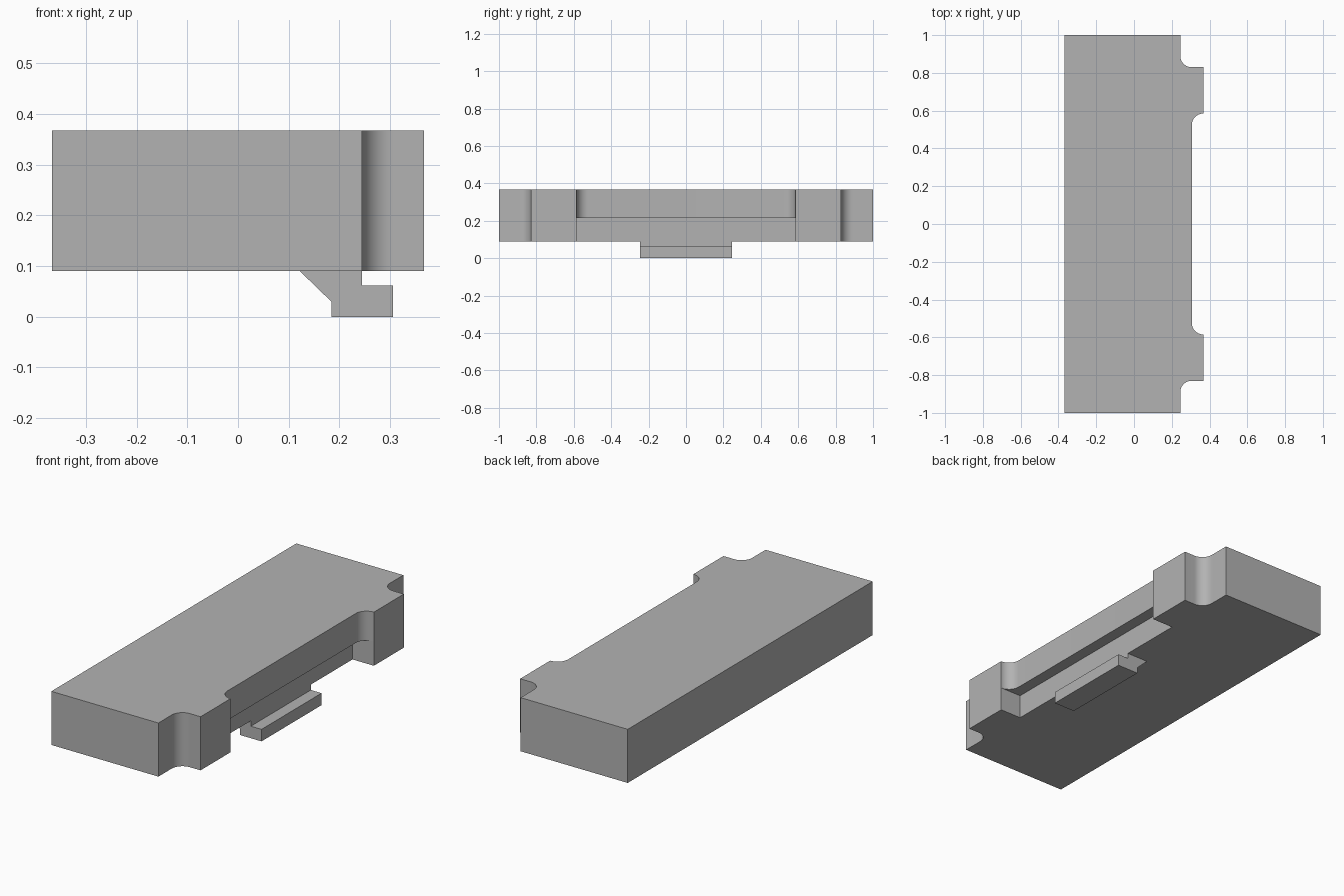
import bpy, bmesh, math
from mathutils import Vector

cube = bpy.data.objects.get("Cube")
if cube:
    bpy.data.objects.remove(cube, do_unlink=True)

BOTTOM, LEDGE, TOP = 0.09, 0.215, 0.367
BACK, STEP, RAIL, PAD = -0.367, 0.245, 0.306, 0.367
PAD_IN, PAD_OUT, R = 0.585, 0.83, 0.061

grey = bpy.data.materials.new("plain_grey")
grey.use_nodes = True
grey.diffuse_color = (0.45, 0.45, 0.45, 1)
grey.node_tree.nodes["Principled BSDF"].inputs["Base Color"].default_value = (0.45, 0.45, 0.45, 1)


def prism(name, points, direction):
    """Extrude a closed 3D outline along a direction."""
    bm = bmesh.new()
    face = bm.faces.new([bm.verts.new(p) for p in points])
    new = bmesh.ops.extrude_face_region(bm, geom=[face])["geom"]
    verts = [v for v in new if isinstance(v, bmesh.types.BMVert)]
    bmesh.ops.translate(bm, verts=verts, vec=Vector(direction))
    bmesh.ops.recalc_face_normals(bm, faces=bm.faces)
    mesh = bpy.data.meshes.new(name)
    bm.to_mesh(mesh)
    bm.free()
    mesh.materials.append(grey)
    obj = bpy.data.objects.new(name, mesh)
    bpy.context.collection.objects.link(obj)
    return obj


def arc(cx, cy, start, end, steps=12):
    angles = [math.radians(start + (end - start) * i / steps) for i in range(steps + 1)]
    return [(cx + R * math.cos(a), cy + R * math.sin(a)) for a in angles]


# Main block: half outline with two concave fillets, mirrored across y
half = arc(PAD, PAD_IN - R, 180, 90)
half += [(PAD, PAD_OUT)]
half += arc(RAIL, PAD_OUT + R, 270, 180)
half += [(STEP, 1), (BACK, 1)]
outline = half + [(x, -y) for x, y in reversed(half)]
body = prism("main_block", [(x, y, BOTTOM) for x, y in outline], (0, 0, TOP - BOTTOM))

# Recess under the rail between the two pads
cut = [(STEP, -PAD_IN), (0.5, -PAD_IN), (0.5, PAD_IN), (STEP, PAD_IN)]
cutter = prism("recess_cutter", [(x, y, 0) for x, y in cut], (0, 0, LEDGE))
cutter.hide_render = True
mod = body.modifiers.new("recess", "BOOLEAN")
mod.operation, mod.solver, mod.object = "DIFFERENCE", "EXACT", cutter
bpy.ops.object.select_all(action="DESELECT")
bpy.context.view_layer.objects.active = body
body.select_set(True)
bpy.ops.object.modifier_apply(modifier=mod.name)
bpy.data.objects.remove(cutter, do_unlink=True)
bpy.ops.object.shade_smooth_by_angle(angle=math.radians(30))

# Hooked clip below the block
profile = [(0.122, BOTTOM), (0.184, 0.03), (0.184, 0), (RAIL, 0),
           (RAIL, 0.062), (STEP, 0.062), (STEP, BOTTOM)]
prism("hook_clip", [(x, -0.245, z) for x, z in profile], (0, 0.49, 0))
